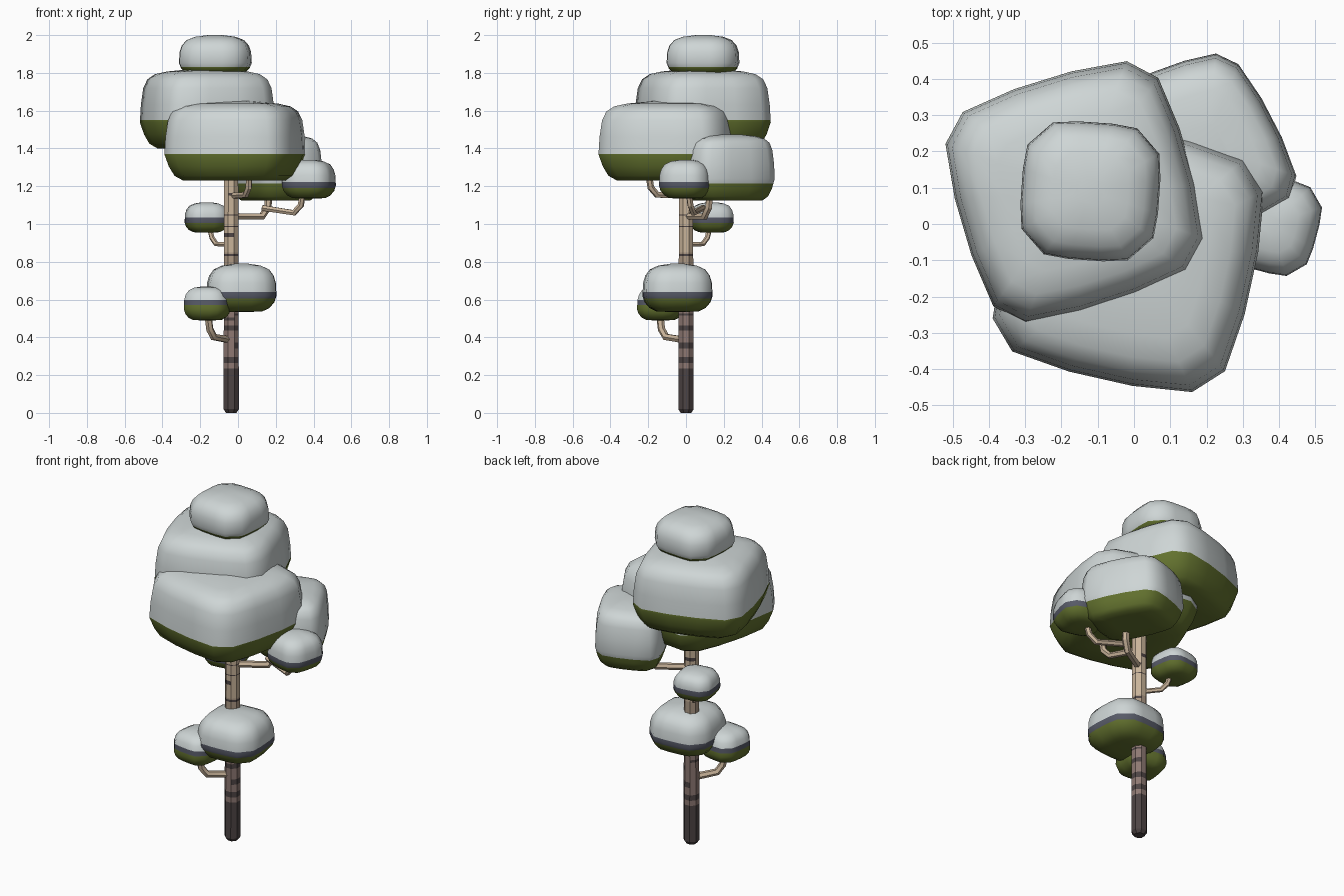
import bpy, bmesh, math
from mathutils import Vector

if "Cube" in bpy.data.objects:
    bpy.data.objects.remove(bpy.data.objects["Cube"])


def material(name, rgb):
    m = bpy.data.materials.new(name)
    m.diffuse_color = (*rgb, 1)
    m.use_nodes = True
    m.node_tree.nodes["Principled BSDF"].inputs["Base Color"].default_value = m.diffuse_color
    return m


SNOW = material("snow", (0.62, 0.67, 0.67))
LEAF = material("olive leaf", (0.125, 0.168, 0.028))
SLATE = material("slate band", (0.095, 0.102, 0.135))
DARK = material("dark bark", (0.075, 0.058, 0.058))
MAUVE = material("mauve bark", (0.27, 0.19, 0.17))
TAN = material("tan bark", (0.42, 0.32, 0.235))
BEIGE = material("beige bark", (0.58, 0.45, 0.32))


def finish(obj, angle):
    bpy.ops.object.select_all(action='DESELECT')
    obj.select_set(True)
    bpy.context.view_layer.objects.active = obj
    bpy.ops.object.shade_smooth_by_angle(angle=math.radians(angle))


def loft(bm, rings):
    """Skin a stack of equal rings, returning the side faces row by row."""
    vs = [[bm.verts.new(p) for p in ring] for ring in rings]
    n = len(vs[0])
    rows = [[bm.faces.new((a[i], a[(i + 1) % n], b[(i + 1) % n], b[i])) for i in range(n)]
            for a, b in zip(vs, vs[1:])]
    bm.faces.new(vs[0][::-1])
    bm.faces.new(vs[-1])
    return rows


def to_object(bm, name, mats):
    bmesh.ops.recalc_face_normals(bm, faces=bm.faces)
    me = bpy.data.meshes.new(name)
    bm.to_mesh(me)
    bm.free()
    for m in mats:
        me.materials.append(m)
    obj = bpy.data.objects.new(name, me)
    bpy.context.collection.objects.link(obj)
    return obj


def outline(corners, cut, bulge):
    """Quad with cut corners and bowed sides (corners given counter-clockwise)."""
    pts = []
    for i, c in enumerate(corners):
        a, b = Vector(c), Vector(corners[(i + 1) % 4])
        d = b - a
        out = Vector((d.y, -d.x))
        for f in (cut, 0.36, 0.64, 1 - cut):
            pts.append(a + d * f + out * bulge * 4 * f * (1 - f))
    return pts


# (height fraction, width fraction) side profiles
BIG = [(0, .4), (0, .74), (.06, .86), (.18, .94), (.33, 1), (.55, .985), (.76, .95),
       (.87, .89), (.935, .78), (.97, .6), (1, .25)]
SMALL = [(0, .3), (0.01, .6), (.08, .8), (.2, .94), (.33, 1), (.6, .98), (.75, .92),
         (.88, .79), (.96, .55), (1, .2)]


def clump(name, pts, z0, z1, snow_z, slate_z, profile):
    mid = sum(pts, Vector((0, 0))) / len(pts)
    bm = bmesh.new()
    loft(bm, [[(*(mid + (p - mid) * s), z0 + (z1 - z0) * t) for p in pts] for t, s in profile])
    for z in {snow_z, slate_z}:
        bmesh.ops.bisect_plane(bm, geom=bm.verts[:] + bm.edges[:] + bm.faces[:],
                               plane_co=(0, 0, z), plane_no=(0, 0, 1))
    for f in bm.faces:
        z = f.calc_center_median().z
        f.material_index = 0 if z > snow_z else 1 if z < slate_z else 2
    finish(to_object(bm, name, (SNOW, LEAF, SLATE)), 50)


# Large canopy clumps, each from four plan corners
for name, corners, z0, z1, snow_z in (
        ("upper_canopy", [(-.36, -.28), (.20, -.10), (.04, .455), (-.525, .28)], 1.40, 1.82, 1.55),
        ("front_canopy", [(-.395, -.325), (.225, -.465), (.36, .155), (-.22, .29)], 1.23, 1.65, 1.37),
        ("back_canopy", [(.14, -.05), (.46, .09), (.26, .475), (-.06, .36)], 1.125, 1.475, 1.215)):
    clump(name, outline(corners, .1, .055), z0, z1, snow_z, snow_z, BIG)


def small_clump(name, x, y, r, turn, z0, z1, snow_z, slate_z):
    h = r / 1.11
    corners = []
    for i in range(4):
        a = math.radians(turn + 225 + 90 * i)
        corners.append((x + h * math.sqrt(2) * math.cos(a), y + h * math.sqrt(2) * math.sin(a)))
    clump(name, outline(corners, .16, .06), z0, z1, snow_z, slate_z, SMALL)


# Small snow-capped clumps
small_clump("top_clump", -.12, .09, .19, -4, 1.78, 2.0, 1.83, 1.83)
small_clump("right_clump", .375, 0, .132, -15, 1.135, 1.34, 1.222, 1.19)
small_clump("left_clump", -.167, .137, .112, 8, .955, 1.115, 1.035, 1.005)
small_clump("lower_clump", .018, -.045, .183, 4, .535, .79, .64, .605)
small_clump("lower_left_clump", -.163, -.135, .12, -8, .49, .67, .598, .57)

# Trunk: eight sides, colour by height, dark marks as (low, high, first side, side count)
MARKS = [(.265, .297, 0, 8), (.34, .372, 6, 4), (.435, .462, 4, 5), (.49, .505, 2, 4),
         (.515, .525, 6, 3), (.83, .842, 4, 5), (.93, .953, 4, 2), (.985, .99, 0, 8),
         (1.045, 1.05, 2, 7), (1.09, 1.11, 1, 2), (1.15, 1.165, 5, 2)]
zs = sorted({0, .02, .235, .6, .85, 1.5} | {z for m in MARKS for z in m[:2]})
bm = bmesh.new()
rings = []
for z in zs:
    r = .03 if z == 0 else .044 - .003 * z
    rings.append([(-.036 + r * math.cos(math.tau * (k + .5) / 8),
                   r * math.sin(math.tau * (k + .5) / 8), z) for k in range(8)])
for row, lo, hi in zip(loft(bm, rings), zs, zs[1:]):
    z = (lo + hi) / 2
    for k, f in enumerate(row):
        f.material_index = 0 if z < .235 else 1 if z < .6 else 2 if z < .85 else 3
        if any(a < z < b and (k - s) % 8 < n for a, b, s, n in MARKS):
            f.material_index = 0
finish(to_object(bm, "trunk", (DARK, MAUVE, TAN, BEIGE)), 30)


# Bent branches carrying the clumps
def branch(name, pts, r):
    cu = bpy.data.curves.new(name, 'CURVE')
    cu.dimensions = '3D'
    cu.bevel_depth = r
    cu.bevel_resolution = 1
    cu.use_fill_caps = True
    sp = cu.splines.new('POLY')
    a, b, c = (Vector(p) for p in pts)
    path = [a, b.lerp(a, .15), b.lerp(c, .3), c]  # softened elbow
    sp.points.add(len(path) - 1)
    for q, p in zip(sp.points, path):
        q.co = (*p, 1)
    cu.materials.append(BEIGE)
    obj = bpy.data.objects.new(name, cu)
    bpy.context.collection.objects.link(obj)
    bpy.ops.object.select_all(action='DESELECT')
    obj.select_set(True)
    bpy.context.view_layer.objects.active = obj
    bpy.ops.object.convert(target='MESH')
    finish(bpy.context.view_layer.objects.active, 30)


branch("lower_left_branch", [(-.036, 0, .385), (-.145, -.125, .405), (-.16, -.14, .53)], .02)
branch("left_branch", [(-.036, 0, .89), (-.13, .105, .895), (-.155, .13, 1.0)], .014)
branch("back_branch", [(-.036, 0, 1.04), (.155, .115, 1.04), (.165, .13, 1.2)], .02)
branch("right_branch", [(.13, .09, 1.085), (.325, .03, 1.055), (.35, .01, 1.2)], .017)
branch("front_branch", [(-.036, 0, 1.15), (.055, -.18, 1.155), (.06, -.2, 1.28)], .018)
